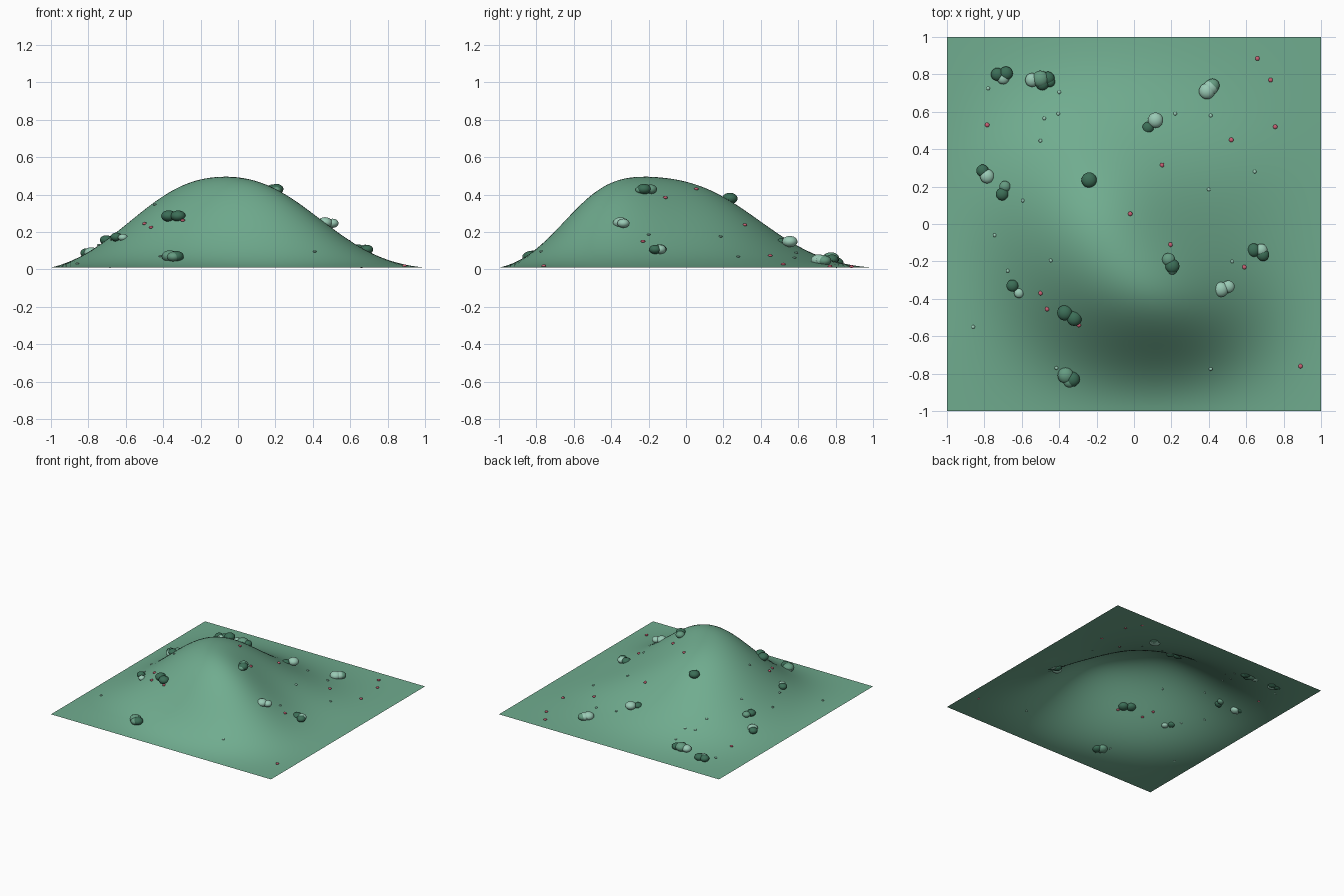
import bpy, bmesh, math
from mathutils import Matrix

if "Cube" in bpy.data.objects:
    bpy.data.objects.remove(bpy.data.objects["Cube"])


def material(name, rgb):
    m = bpy.data.materials.new(name)
    m.diffuse_color = (*rgb, 1)
    m.use_nodes = True
    m.node_tree.nodes["Principled BSDF"].inputs["Base Color"].default_value = m.diffuse_color
    return m


GRASS = material("grass_green", (0.162, 0.413, 0.275))
DARK = material("dark_leaf", (0.045, 0.156, 0.095))
MID = material("mid_leaf", (0.13, 0.33, 0.22))
LIGHT = material("light_leaf", (0.32, 0.59, 0.46))
PINK = material("flower_pink", (0.60, 0.12, 0.18))
LEAVES = [DARK, MID, LIGHT]
D, M, L = 0, 1, 2


def bump(x, y, cx, cy, wx, wy, h):
    return h * math.exp(-(x - cx) ** 2 / wx - (y - cy) ** 2 / wy)


def height(x, y):
    """Two merged hills with gentle side swells, fading to a flat square border."""
    hills = (bump(x, y, -0.29, 0.03, 0.39, 0.39, 0.43)
             + bump(x, y, 0.20, -0.52, 0.32, 0.16, 0.39)
             + bump(x, y, 0.50, 0.20, 0.22, 0.22, 0.07)
             + bump(x, y, -0.55, -0.38, 0.15, 0.15, 0.03))
    return 0.010 + hills * (1 - x * x) * (1 - y * y)


def finish(bm, name, mats):
    for f in bm.faces:
        f.smooth = True
    me = bpy.data.meshes.new(name)
    bm.to_mesh(me)
    bm.free()
    for m in mats:
        me.materials.append(m)
    ob = bpy.data.objects.new(name, me)
    bpy.context.collection.objects.link(ob)
    return ob


def blob(bm, x, y, z, r, squash, segs, mat_index=0):
    place = Matrix.Translation((x, y, z)) @ Matrix.Diagonal((1, 1, squash, 1))
    new = bmesh.ops.create_uvsphere(bm, u_segments=segs, v_segments=segs // 2 + 2,
                                    radius=r, matrix=place)
    for f in {f for v in new["verts"] for f in v.link_faces}:
        f.material_index = mat_index


# open sheet of ground
bm = bmesh.new()
bmesh.ops.create_grid(bm, x_segments=80, y_segments=80, size=1)
for v in bm.verts:
    v.co.z = height(v.co.x, v.co.y)
finish(bm, "hill_ground", [GRASS])

# bushes: clusters of squashed leaf balls sharing one ground height
bushes = [
    [(D, -.73, .80, .035), (D, -.685, .805, .037), (L, -.70, .78, .033)],
    [(L, -.545, .77, .037), (M, -.50, .775, .045), (D, -.46, .78, .035),
     (D, -.49, .75, .035), (D, -.45, .76, .028)],
    [(M, .42, .74, .037), (L, .39, .71, .043), (L, .41, .73, .040)],
    [(L, .115, .555, .041), (D, .075, .515, .031)],
    [(D, -.24, .235, .041)],
    [(D, -.81, .285, .033), (L, -.785, .255, .038)],
    [(D, -.705, .16, .034), (M, -.69, .20, .030)],
    [(D, -.65, -.33, .032), (L, -.615, -.37, .026)],
    [(M, .185, -.19, .035), (D, .205, -.225, .038), (M, .205, -.245, .026)],
    [(D, .64, -.14, .036), (D, .69, -.165, .033), (L, .68, -.14, .034)],
    [(L, .465, -.35, .040), (L, .505, -.335, .033)],
    [(D, -.37, -.475, .041), (D, -.32, -.505, .040)],
    [(M, -.365, -.81, .043), (M, -.345, -.84, .035), (D, -.33, -.83, .040)],
]
for i, balls in enumerate(bushes):
    cx = sum(b[1] for b in balls) / len(balls)
    cy = sum(b[2] for b in balls) / len(balls)
    bm = bmesh.new()
    for colour, x, y, r in balls:
        blob(bm, x, y, height(cx, cy) + 0.4 * r, r, 0.74, 20, colour)
    finish(bm, f"bush_{i + 1}", LEAVES)

# tiny tufts and flowers scattered on the slopes
tufts = [
    (-.78, .725), (-.48, .565), (-.405, .59), (-.40, .705), (-.5, .445), (-.595, .125),
    (-.745, -.06), (-.675, -.25), (-.445, -.195), (-.86, -.55), (-.415, -.77),
    (.41, -.775), (.525, -.2), (.4, .185), (.645, .28), (.41, .58), (.22, .59),
]
flowers = [
    (.66, .885), (.73, .77), (.755, .52), (.52, .45), (.15, .315), (-.02, .055),
    (.195, -.11), (.59, -.23), (.89, -.76), (-.5, -.37), (-.465, -.455),
    (-.295, -.54), (-.785, .53),
]
for name, mat, spots, r in [("grass_tufts", LIGHT, tufts, .010),
                            ("flowers", PINK, flowers, .0125)]:
    bm = bmesh.new()
    for x, y in spots:
        blob(bm, x, y, height(x, y) + 0.3 * r, r, 0.6, 10)
    finish(bm, name, [mat])
